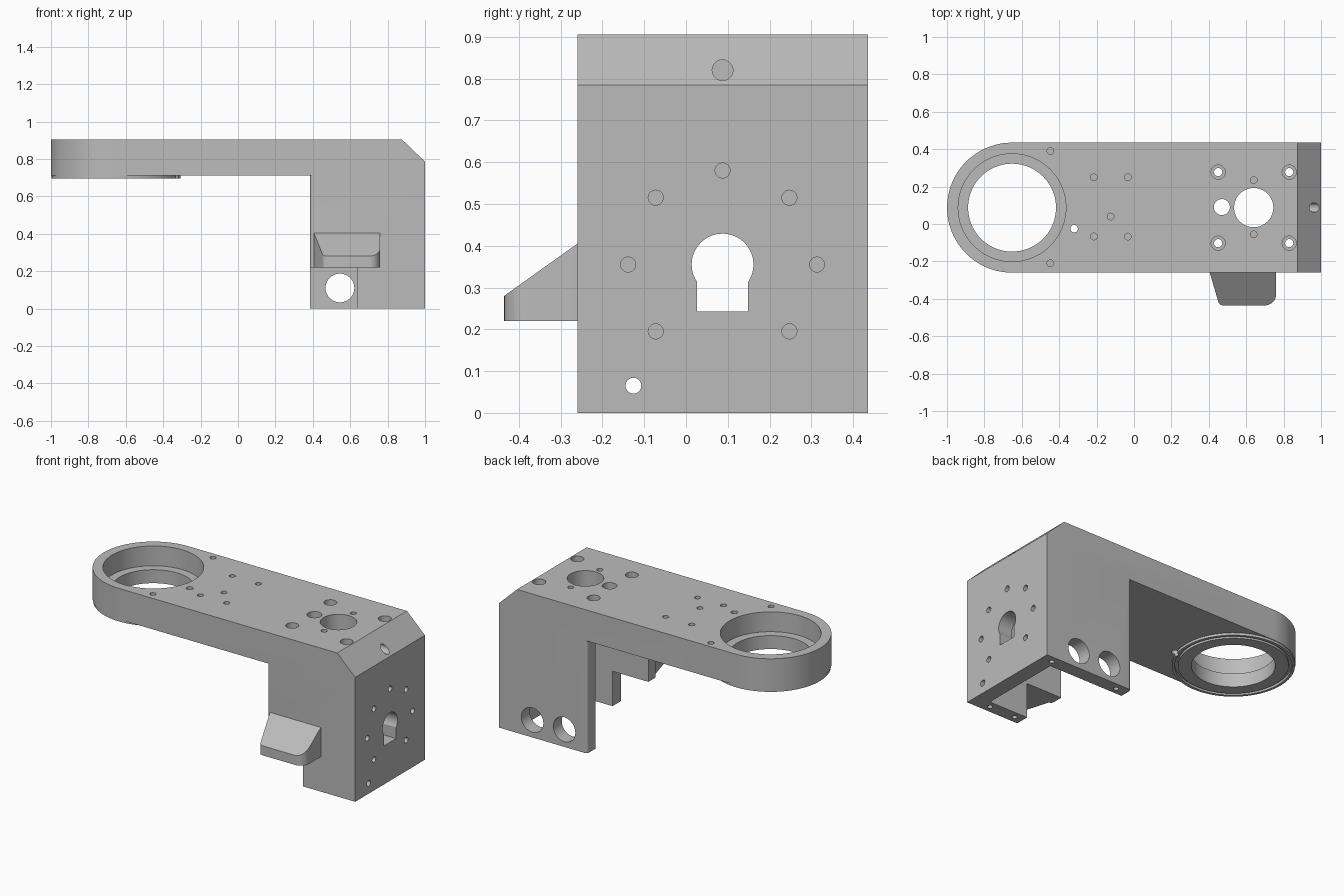
import bpy, bmesh, math
from mathutils import Matrix, Vector

old = bpy.data.objects.get("Cube")
if old:
    bpy.data.objects.remove(old, do_unlink=True)

grey = bpy.data.materials.new("machined grey")
grey.use_nodes = True
colour = (0.5, 0.5, 0.5, 1)
grey.diffuse_color = colour
grey.node_tree.nodes["Principled BSDF"].inputs["Base Color"].default_value = colour

MID = 0.0875          # centre line of the bracket in y
HALF = 0.3475         # half width of the bracket
TOP, UNDER = 0.905, 0.71
RING_X, MOTOR_X = -0.652, 0.64


def finish(name, bm):
    bmesh.ops.recalc_face_normals(bm, faces=bm.faces)
    mesh = bpy.data.meshes.new(name)
    bm.to_mesh(mesh)
    bm.free()
    obj = bpy.data.objects.new(name, mesh)
    bpy.context.collection.objects.link(obj)
    mesh.materials.append(grey)
    return obj


def prism(name, points, low, high, axis="z"):
    """Extrude a closed outline; (x, y) along z, (x, z) along y, (y, z) along x."""
    place = {"z": lambda a, b, t: (a, b, t),
             "y": lambda a, b, t: (a, t, b),
             "x": lambda a, b, t: (t, a, b)}[axis]
    bm = bmesh.new()
    face = bm.faces.new([bm.verts.new(place(a, b, low)) for a, b in points])
    new = bmesh.ops.extrude_face_region(bm, geom=[face])["geom"]
    shift = Vector(place(0, 0, high - low))
    bmesh.ops.translate(bm, vec=shift, verts=[v for v in new if isinstance(v, bmesh.types.BMVert)])
    return finish(name, bm)


def arc(cx, cy, r, start, end, steps):
    return [(cx + r * math.cos(math.radians(start + (end - start) * i / steps)),
             cy + r * math.sin(math.radians(start + (end - start) * i / steps)))
            for i in range(steps + 1)]


def disc(name, a, b, r, low, high, axis="z", steps=32):
    return prism(name, arc(a, b, r, 0, 360, steps)[:-1], low, high, axis)


def box(name, x0, x1, y0, y1, z0, z1):
    return prism(name, [(x0, y0), (x1, y0), (x1, y1), (x0, y1)], z0, z1)


def combine(target, tool, operation):
    mod = target.modifiers.new(operation, "BOOLEAN")
    mod.operation, mod.solver, mod.object = operation, "EXACT", tool
    bpy.context.view_layer.objects.active = target
    bpy.ops.object.modifier_apply(modifier=mod.name)
    bpy.data.objects.remove(tool, do_unlink=True)


def cut(tool):
    combine(bracket, tool, "DIFFERENCE")


def drill(a, b, r, low, high, axis="z", steps=20):
    cut(disc("drill", a, b, r, low, high, axis, steps))


# Arm with a round end
y0, y1 = MID - HALF, MID + HALF
bracket = prism("bracket", arc(RING_X, MID, HALF, 90, 270, 48) + [(1, y0), (1, y1)], UNDER, TOP)

# U-shaped motor housing, open towards the arm and below
R = 0.02
housing = prism("housing",
                arc(0.385 + R, y0 + R, R, 180, 270, 6) + [(1, y0), (1, y1)]
                + arc(0.385 + R, y1 - R, R, 90, 180, 6)
                + [(0.385, y1 - 0.085), (0.905, y1 - 0.085), (0.905, y0 + 0.085), (0.385, y0 + 0.085)],
                0, UNDER)
combine(bracket, housing, "UNION")

# Raised seat under the ring
combine(bracket, disc("seat", RING_X, MID, HALF - 0.003, 0.695, UNDER + 0.02, steps=96), "UNION")

# Chamfered top corner and cut-away front wall
cut(prism("chamfer", [(0.875, TOP), (1, 0.785), (1.1, 0.785), (1.1, 1), (0.875, 1)], -1, 1, "y"))
cut(box("notch", 0.3, 0.635, y0 - 0.1, y0 + 0.1, -0.1, 0.22))

# Stepped bore and seal groove in the ring
drill(RING_X, MID, 0.288, 0.78, 1, steps=80)
drill(RING_X, MID, 0.235, 0.6, 1, steps=80)
groove = disc("groove", RING_X, MID, 0.328, 0.6, 0.71, steps=80)
combine(groove, disc("core", RING_X, MID, 0.31, 0.5, 0.8, steps=80), "DIFFERENCE")
cut(groove)

# Motor opening, wire hole and counterbored screw holes
drill(MOTOR_X, MID, 0.105, 0.6, 1, steps=40)
drill(0.47, MID + 0.003, 0.043, 0.6, 1)
for sx in (-1, 1):
    for sy in (-1, 1):
        x, y = MOTOR_X + sx * 0.19, MID + sy * 0.19
        drill(x, y, 0.022, 0.6, 1)
        drill(x, y, 0.038, 0.81, 1)

# Blind holes along the top of the arm
for x in (-0.215, -0.033):
    for y in (-0.067, 0.25):
        drill(x, y, 0.018, 0.8, 1)
for x, y in ((-0.125, 0.04), (-0.447, 0.39), (-0.447, -0.21), (MOTOR_X, 0.235), (MOTOR_X, -0.055)):
    drill(x, y, 0.018, 0.8, 1)
drill(-0.32, -0.025, 0.02, 0.6, 1)

# Keyhole, its ring of screw holes, and corner hole in the end wall
KEY_Z = 0.355
drill(MID, KEY_Z, 0.074, 0.85, 1.1, "x", 40)
cut(box("key_slot", 0.85, 1.1, MID - 0.061, MID + 0.061, 0.243, KEY_Z))
for dy, dz in ((0, 0.225), (-0.16, 0.16), (0.16, 0.16), (-0.226, 0), (0.226, 0),
               (-0.16, -0.16), (0.16, -0.16)):
    drill(MID + dy, KEY_Z + dz, 0.018, 0.94, 1.1, "x")
drill(-0.126, 0.065, 0.019, 0.85, 1.1, "x")
drill(MID, 0.82, 0.025, 0.82, 1.1, "x")

# Two large holes in the back wall
for x in (0.545, 0.768):
    drill(x, 0.11, 0.077, 0.3, 0.5, "y", 36)

# Screw holes in the lower rims
for x, y in ((0.93, y1 - 0.043), (0.46, y1 - 0.043), (0.87, y0 + 0.043), (0.69, y0 + 0.043)):
    drill(x, y, 0.015, -0.1, 0.08, steps=16)

# Sloping cover on the front wall, with one rounded corner
cover = prism("front_cover",
              [(0.405, y0 + 0.01), (0.405, y0)] + arc(0.475, -0.41, 0.025, 195, 270, 6)
              + arc(0.70, -0.375, 0.06, 270, 360, 12) + [(0.76, y0 + 0.01)], 0.22, 0.405)
combine(cover, prism("slope", [(y0, 0.405), (-0.435, 0.28), (-0.6, 0.162), (-0.6, 0.6), (y0, 0.6)],
                     0, 1, "x"), "DIFFERENCE")
combine(cover, disc("drill", 0.6, -0.35, 0.015, 0.1, 0.27, steps=16), "DIFFERENCE")
combine(bracket, cover, "UNION")

# Smooth the curved walls, keep the edges crisp
bpy.ops.object.select_all(action="DESELECT")
bracket.select_set(True)
bpy.context.view_layer.objects.active = bracket
bpy.ops.object.shade_smooth_by_angle(angle=math.radians(30))
